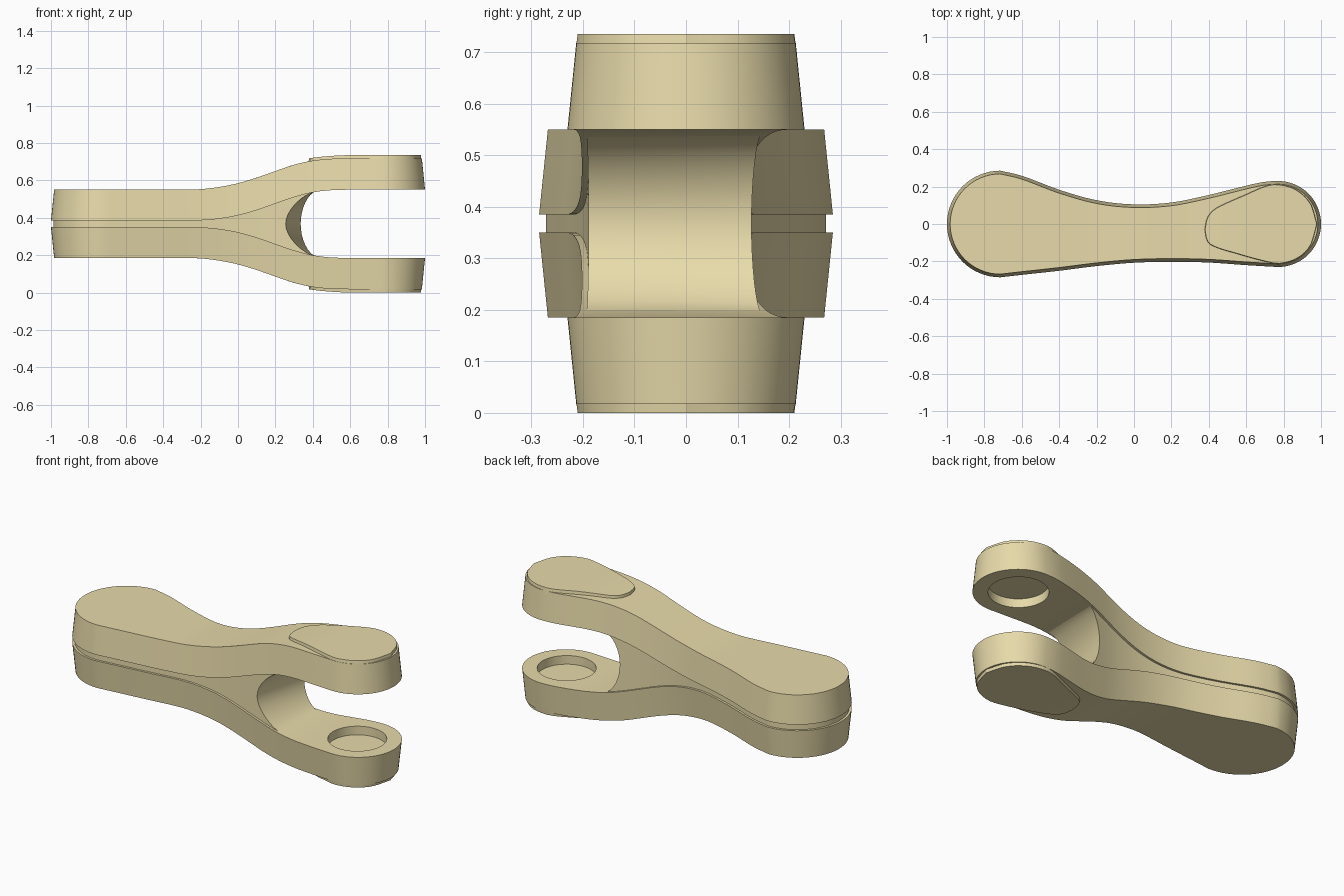
import bpy, bmesh
from math import sqrt, cos, sin, pi
from mathutils import Vector

if "Cube" in bpy.data.objects:
    bpy.data.objects.remove(bpy.data.objects["Cube"])

MID = 0.3675            # mirror plane between the two halves
XL, RL = -0.715, 0.285  # big round end
XR, RR = 0.77, 0.23     # small round end

mat = bpy.data.materials.new("tan_plastic")
mat.diffuse_color = (0.80, 0.70, 0.40, 1)
mat.use_nodes = True
mat.node_tree.nodes["Principled BSDF"].inputs["Base Color"].default_value = mat.diffuse_color


def curve(pts):
    """Smooth interpolation through (x, value) points."""
    n = len(pts)
    m = []
    for i in range(n):
        a, b = pts[max(i - 1, 0)], pts[min(i + 1, n - 1)]
        m.append((b[1] - a[1]) / (b[0] - a[0]))

    def f(x):
        if x <= pts[0][0]:
            return pts[0][1]
        if x >= pts[-1][0]:
            return pts[-1][1]
        i = max(k for k in range(n - 1) if pts[k][0] <= x)
        (x0, y0), (x1, y1) = pts[i], pts[i + 1]
        h = x1 - x0
        t = (x - x0) / h
        return ((2*t**3 - 3*t*t + 1) * y0 + (t**3 - 2*t*t + t) * h * m[i]
                + (3*t*t - 2*t**3) * y1 + (t**3 - t*t) * h * m[i + 1])
    return f


# Plan outline (back and front edges) and side-view heights above the mirror plane
back_mid = curve([(XL, RL), (-0.6, 0.258), (-0.4, 0.183), (-0.2, 0.127), (0, 0.105),
                  (0.2, 0.115), (0.4, 0.155), (0.6, 0.205), (0.7, 0.226), (XR, RR)])
front_mid = curve([(XL, -RL), (-0.6, -0.272), (-0.4, -0.25), (-0.2, -0.225), (0, -0.207),
                   (0.2, -0.202), (0.4, -0.206), (0.6, -0.22), (XR, -RR)])
outer = curve([(-0.3, 0.1825), (-0.2, 0.185), (-0.1, 0.197), (0, 0.217), (0.1, 0.247),
               (0.2, 0.282), (0.3, 0.316), (0.4, 0.338), (0.5, 0.348), (0.6, 0.35)])
inner = curve([(-0.3, 0.0175), (-0.2, 0.0185), (-0.1, 0.027), (0, 0.045), (0.1, 0.073),
               (0.2, 0.108), (0.3, 0.142), (0.4, 0.168), (0.5, 0.18), (0.6, 0.1825)])


def edge(x, side, inset=0.0):
    if x < XL:
        return side * sqrt(max((RL - inset)**2 - (x - XL)**2, 0))
    if x > XR:
        return side * sqrt(max((RR - inset)**2 - (x - XR)**2, 0))
    return (back_mid(x) if side > 0 else front_mid(x)) - side * inset


def finish(name, bm):
    bmesh.ops.remove_doubles(bm, verts=bm.verts, dist=1e-5)
    bmesh.ops.recalc_face_normals(bm, faces=bm.faces)
    me = bpy.data.meshes.new(name)
    bm.to_mesh(me)
    bm.free()
    ob = bpy.data.objects.new(name, me)
    bpy.context.collection.objects.link(ob)
    me.materials.append(mat)
    return ob


def smooth(ob):
    bpy.ops.object.select_all(action='DESELECT')
    ob.select_set(True)
    bpy.context.view_layer.objects.active = ob
    bpy.ops.object.shade_smooth_by_angle(angle=pi / 6)


def loft(name, xs, back, front, z_in, z_out, draft, s):
    """Plate between two height curves, its walls drafted inward away from the mirror plane."""
    n = len(xs)
    ring = [Vector((x, back(x))) for x in xs]
    ring += [Vector((x, front(x))) for x in reversed(xs[1:-1])]
    k = len(ring)
    bm = bmesh.new()
    low, top = [], []
    for i, p in enumerate(ring):
        d = (ring[(i + 1) % k] - ring[i - 1]).normalized()
        q = p + Vector((d.y, -d.x)) * draft
        low.append(bm.verts.new((p.x, p.y, MID + s * z_in(p.x))))
        top.append(bm.verts.new((q.x, q.y, MID + s * z_out(q.x))))
    for i in range(k):
        j = (i + 1) % k
        bm.faces.new((low[i], low[j], top[j], top[i]))
    for v in (low, top):
        for i in range(n - 1):
            quad = [v[i], v[i + 1], v[(k - i - 1) % k], v[(k - i) % k]]
            bm.faces.new(list(dict.fromkeys(quad)))
    return finish(name, bm)


# Stations along the length, denser in the round ends
CAP, BODY = 16, 36
xs = [XL - RL * cos(pi / 2 * i / CAP) for i in range(CAP)]
xs += [XL + (XR - XL) * i / BODY for i in range(BODY)]
xs += [XR + RR * sin(pi / 2 * i / CAP) for i in range(CAP + 1)]

# Raised pad outline
pad_back = curve([(0.375, -0.03), (0.385, 0.025), (0.41, 0.065), (0.45, 0.095), (0.6, 0.162),
                  (0.7, 0.205), (0.77, 0.215), (0.87, 0.185), (0.95, 0.105), (0.982, 0.0)])
pad_front = curve([(0.375, -0.03), (0.385, -0.085), (0.42, -0.12), (0.55, -0.162),
                   (0.7, -0.203), (0.78, -0.215), (0.88, -0.183), (0.95, -0.11), (0.982, 0.0)])
pad_top = curve([(0.37, 0.349), (0.45, 0.359), (0.55, 0.366), (0.62, 0.3675)])
pad_xs = [0.6785 - 0.3035 * cos(pi * i / 28) for i in range(29)]

for s, tag in ((1, "upper"), (-1, "lower")):
    # Half shell with its fork arm
    half = loft(tag + "_half", xs, lambda x: edge(x, 1), lambda x: edge(x, -1),
                inner, outer, 0.017, s)
    # Round socket in the inner face of the arm
    bpy.ops.mesh.primitive_cylinder_add(vertices=48, radius=0.155, depth=0.1,
                                        location=(0.765, 0, MID + s * 0.1825))
    cutter = bpy.context.object
    cutter.hide_render = True
    mod = half.modifiers.new("socket", 'BOOLEAN')
    mod.object = cutter
    mod.operation = 'DIFFERENCE'
    mod.solver = 'EXACT'
    bpy.context.view_layer.objects.active = half
    bpy.ops.object.modifier_apply(modifier=mod.name)
    bpy.data.objects.remove(cutter)
    smooth(half)
    # Raised pad on the outer face
    smooth(loft(tag + "_pad", pad_xs, pad_back, pad_front,
                lambda x: outer(x) - 0.02, pad_top, 0.005, s))

# Inset core filling the groove, ending in a concave slanted web
IN, NT, NU = 0.013, 16, 30
bm = bmesh.new()
wall = {}
for side, mid_x in ((1, 0.335), (-1, 0.255)):
    for j in range(NT + 1):
        a = -pi / 2 + pi * j / NT
        end = 0.42 - (0.42 - mid_x) * cos(a)
        for i in range(CAP + NU + 1):
            if i < CAP:
                x = XL - (RL - IN) * cos(pi / 2 * i / CAP)
            else:
                x = XL + (end - XL) * (i - CAP) / NU
            z = MID + sin(a) * (inner(x) + 0.002)
            wall[side, i, j] = bm.verts.new((x, edge(x, side, IN), z))
last = CAP + NU
for j in range(NT):
    for side in (1, -1):
        for i in range(last):
            bm.faces.new([wall[side, i, j], wall[side, i + 1, j],
                          wall[side, i + 1, j + 1], wall[side, i, j + 1]])
    bm.faces.new([wall[1, last, j], wall[-1, last, j],
                  wall[-1, last, j + 1], wall[1, last, j + 1]])
for j in (0, NT):
    for i in range(last):
        bm.faces.new([wall[1, i, j], wall[1, i + 1, j], wall[-1, i + 1, j], wall[-1, i, j]])
smooth(finish("core_web", bm))
